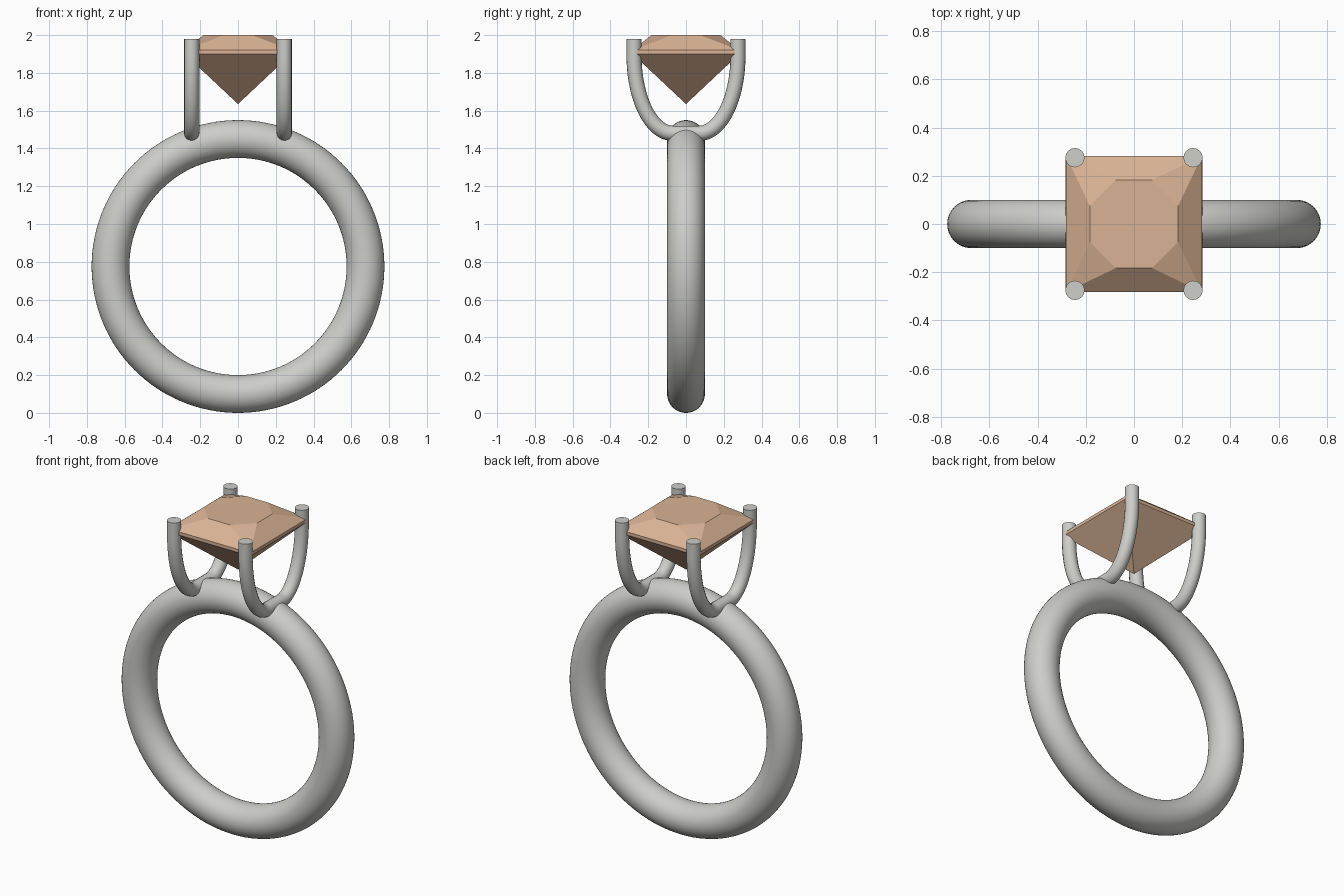
import bpy, bmesh, math

cube = bpy.data.objects.get("Cube")
if cube:
    bpy.data.objects.remove(cube, do_unlink=True)


def material(name, rgb):
    mat = bpy.data.materials.new(name)
    mat.use_nodes = True
    mat.diffuse_color = (*rgb, 1)
    mat.node_tree.nodes["Principled BSDF"].inputs["Base Color"].default_value = (*rgb, 1)
    return mat


def smooth(obj):
    bpy.ops.object.select_all(action="DESELECT")
    obj.select_set(True)
    bpy.context.view_layer.objects.active = obj
    bpy.ops.object.shade_smooth_by_angle(angle=math.radians(40))


metal = material("pale metal", (0.61, 0.61, 0.59))
peach = material("peach gem", (0.70, 0.45, 0.30))

# Round band standing upright
bpy.ops.mesh.primitive_torus_add(
    major_radius=0.675, minor_radius=0.1, major_segments=128, minor_segments=40,
    location=(0, 0, 0.775), rotation=(math.pi / 2, 0, 0))
band = bpy.context.object
band.name = "band"
band.data.materials.append(metal)
smooth(band)


# U-shaped prong pairs: a flat base, elliptical bends and upright tips
def prong_pair(name, x):
    steps = 24
    half = [(0.275, 1.98)]
    for i in range(steps + 1):
        a = math.pi / 2 * i / steps
        half.append((0.07 + 0.205 * math.cos(a), 1.89 - 0.41 * math.sin(a)))
    path = half + [(-y, z) for y, z in reversed(half)]
    curve = bpy.data.curves.new(name, "CURVE")
    curve.dimensions = "3D"
    curve.bevel_depth = 0.04
    curve.bevel_resolution = 6
    curve.use_fill_caps = True
    spline = curve.splines.new("POLY")
    spline.points.add(len(path) - 1)
    for point, (y, z) in zip(spline.points, path):
        point.co = (x, y, z, 1)
    obj = bpy.data.objects.new(name, curve)
    bpy.context.collection.objects.link(obj)
    curve.materials.append(metal)
    bpy.ops.object.select_all(action="DESELECT")
    obj.select_set(True)
    bpy.context.view_layer.objects.active = obj
    bpy.ops.object.convert(target="MESH")
    smooth(bpy.context.object)


prong_pair("left_prongs", 0.245)
prong_pair("right_prongs", -0.245)

# Square-cut gem: pointed base, thin girdle, faceted crown and eight-sided table
bm = bmesh.new()
corners = [(1, 1), (-1, 1), (-1, -1), (1, -1)]
culet = bm.verts.new((0, 0, 1.635))
g = 0.282
low = [bm.verts.new((g * x, g * y, 1.90)) for x, y in corners]
high = [bm.verts.new((g * x, g * y, 1.92)) for x, y in corners]
table = []
for i, (x, y) in enumerate(corners):
    pair = [(0.183 * x, 0.075 * y), (0.075 * x, 0.183 * y)]
    if i % 2:
        pair.reverse()
    table.append([bm.verts.new((px, py, 2.0)) for px, py in pair])
for i in range(4):
    j = (i + 1) % 4
    bm.faces.new((culet, low[j], low[i]))
    bm.faces.new((low[i], low[j], high[j], high[i]))
    bm.faces.new((high[i], high[j], table[j][0], table[i][1]))
    bm.faces.new((high[i], table[i][1], table[i][0]))
bm.faces.new([v for pair in table for v in pair])
bmesh.ops.recalc_face_normals(bm, faces=bm.faces)
mesh = bpy.data.meshes.new("gem")
bm.to_mesh(mesh)
bm.free()
mesh.materials.append(peach)
bpy.context.collection.objects.link(bpy.data.objects.new("gem", mesh))
